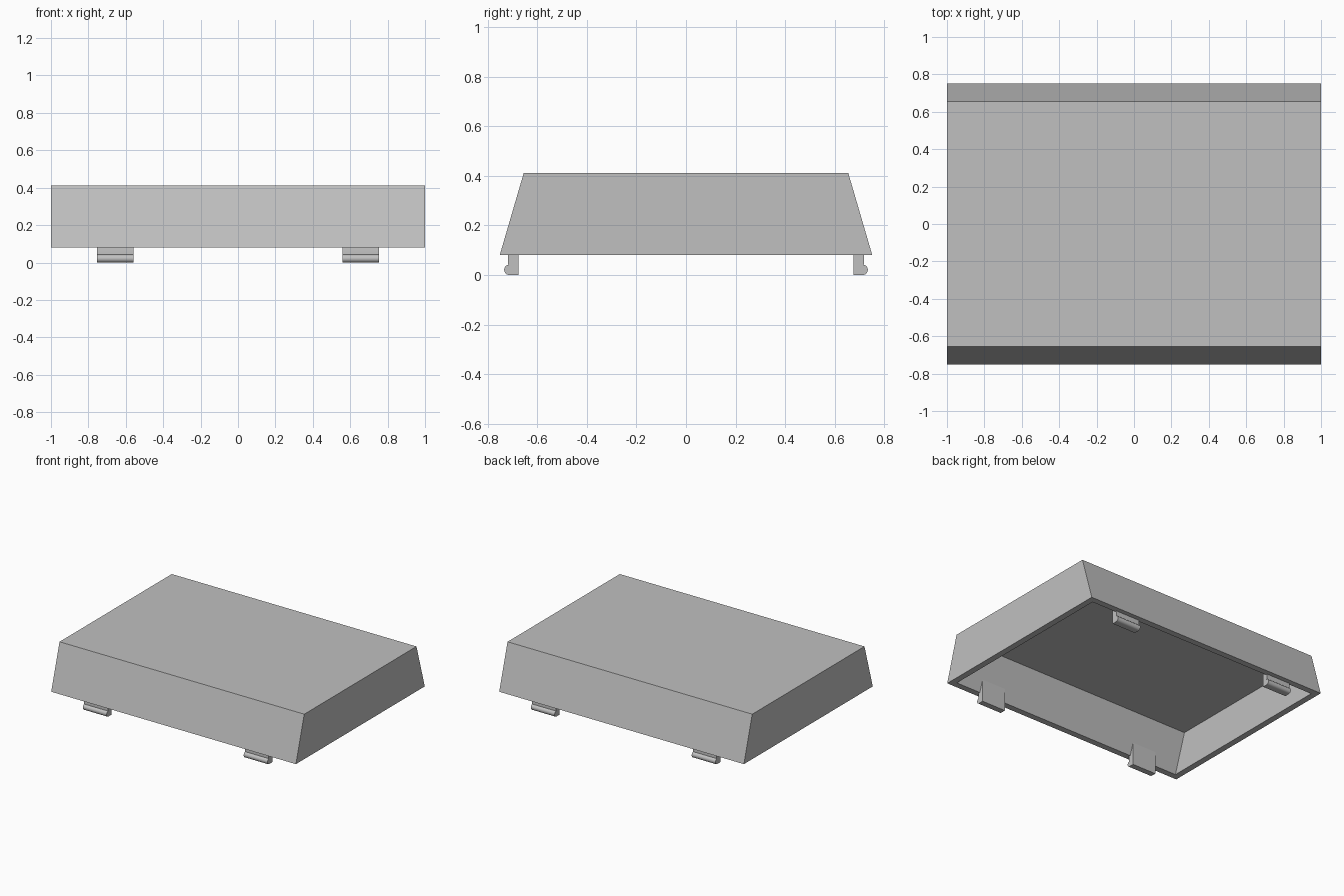
import bpy, bmesh
from math import sin, cos, pi

cube = bpy.data.objects.get("Cube")
if cube:
    bpy.data.objects.remove(cube, do_unlink=True)

grey = bpy.data.materials.new("light grey plastic")
grey.use_nodes = True
colour = (0.53, 0.53, 0.53, 1)
grey.diffuse_color = colour
grey.node_tree.nodes["Principled BSDF"].inputs["Base Color"].default_value = colour


def finish(name, bm):
    """Turn a bmesh into a named, coloured object."""
    bmesh.ops.recalc_face_normals(bm, faces=bm.faces)
    mesh = bpy.data.meshes.new(name)
    bm.to_mesh(mesh)
    bm.free()
    mesh.materials.append(grey)
    obj = bpy.data.objects.new(name, mesh)
    bpy.context.collection.objects.link(obj)
    return obj


def loft(name, rings):
    """Join successive rings of points with quads and cap both ends."""
    bm = bmesh.new()
    loops = [[bm.verts.new(p) for p in ring] for ring in rings]
    n = len(loops[0])
    for a, b in zip(loops, loops[1:]):
        for i in range(n):
            j = (i + 1) % n
            bm.faces.new((a[i], a[j], b[j], b[i]))
    bm.faces.new(loops[0])
    bm.faces.new(loops[-1])
    return finish(name, bm)


def rectangle(x, y, z):
    return [(-x, -y, z), (x, -y, z), (x, y, z), (-x, y, z)]


# Hollow cover: outer top, outer rim, inner rim, inner ceiling
rim, top, wall = 0.08, 0.412, 0.046
loft("cover_shell", [
    rectangle(1, 0.655, top),
    rectangle(1, 0.752, rim),
    rectangle(1 - wall, 0.752 - wall, rim),
    rectangle(1 - wall, 0.612, top - 0.05),
])

# Snap clip outline (y, z): stem rooted in the sloping wall, rounded bead below
bead_y, bead_r = 0.713, 0.021
outline = [(0.677, 0.0)]
for k in range(13):
    a = -pi / 2 + pi * k / 12
    outline.append((bead_y + bead_r * cos(a), bead_r + bead_r * sin(a)))
outline += [(0.718, 0.042), (0.718, 0.09), (0.69, 0.19), (0.677, 0.19)]

for depth, side_y in (("front", -1), ("back", 1)):
    for side, side_x in (("left", 1), ("right", -1)):
        rings = [[(side_x * x, side_y * y, z) for y, z in outline]
                 for x in (0.56, 0.754)]
        clip = loft(f"{depth}_{side}_clip", rings)
        bpy.ops.object.select_all(action="DESELECT")
        clip.select_set(True)
        bpy.context.view_layer.objects.active = clip
        bpy.ops.object.shade_smooth_by_angle(angle=pi / 6)
